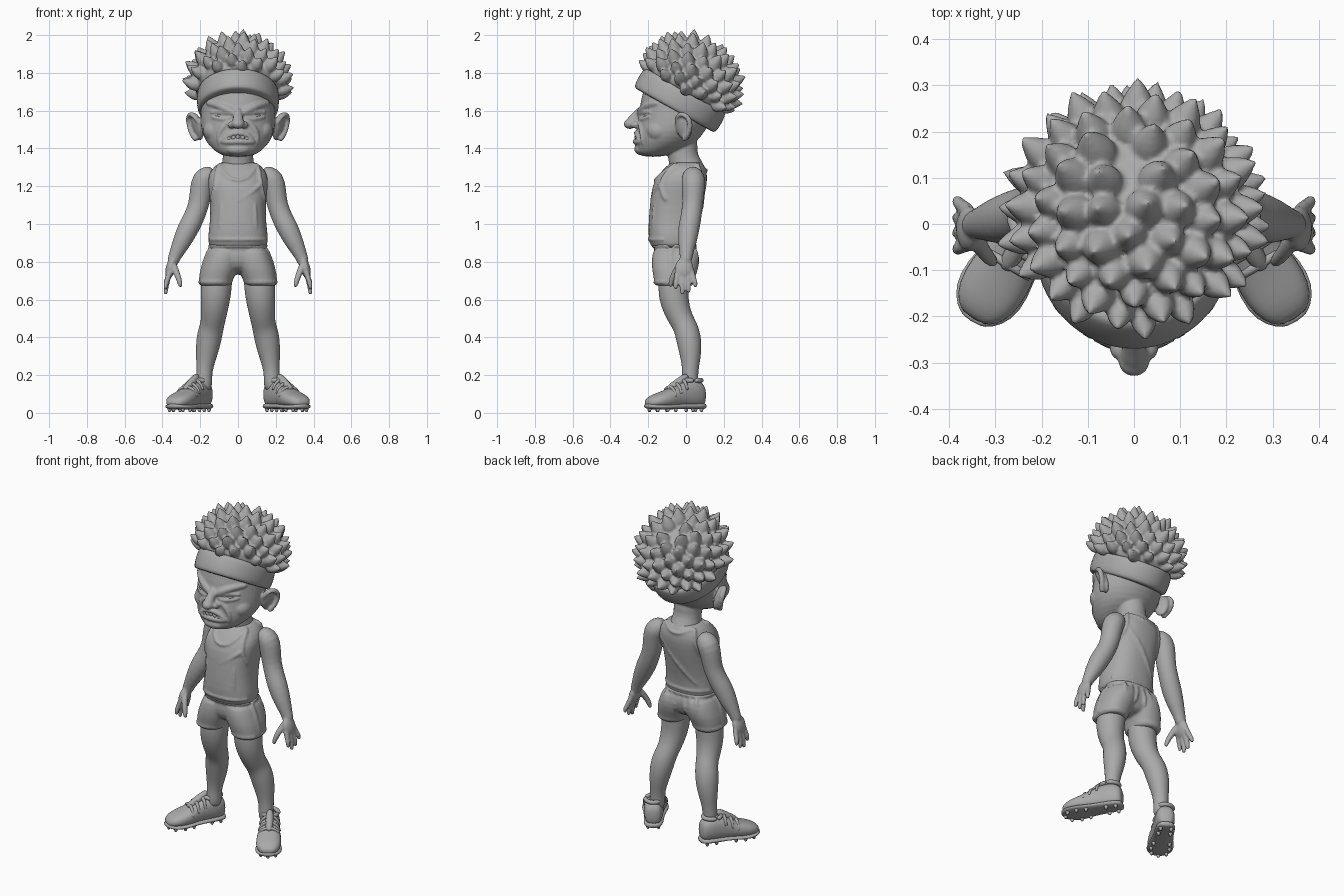
import bpy, bmesh, math
from mathutils import Vector, Matrix

if "Cube" in bpy.data.objects:
    bpy.data.objects.remove(bpy.data.objects["Cube"])

clay = bpy.data.materials.new("clay grey")
clay.use_nodes = True
COLOR = (0.4, 0.4, 0.4, 1)
clay.diffuse_color = COLOR
clay.node_tree.nodes["Principled BSDF"].inputs["Base Color"].default_value = COLOR
X, Y, Z = Vector((1, 0, 0)), Vector((0, 1, 0)), Vector((0, 0, 1))


def finish(name, bm, sub=0):
    bmesh.ops.recalc_face_normals(bm, faces=bm.faces)
    me = bpy.data.meshes.new(name)
    bm.to_mesh(me)
    bm.free()
    me.materials.append(clay)
    me.polygons.foreach_set("use_smooth", [True] * len(me.polygons))
    ob = bpy.data.objects.new(name, me)
    bpy.context.collection.objects.link(ob)
    if sub:
        ob.modifiers.new("smooth", "SUBSURF").levels = sub
        ob.modifiers[0].render_levels = sub
    return ob


def ring(c, u, v, a, b, n=20, p=2):
    """Superellipse section around c."""
    f = lambda w: math.copysign(abs(w) ** (2 / p), w)
    return [c + u * a * f(math.cos(k * math.tau / n)) + v * b * f(math.sin(k * math.tau / n))
            for k in range(n)]


def skin(name, rings, mirror=False, sub=1):
    """Cover a row of sections, with optional mirrored copy."""
    bm = bmesh.new()
    for s in ((1, -1) if mirror else (1,)):
        rows = [[bm.verts.new((s * q.x, q.y, q.z)) for q in r] for r in rings]
        n = len(rows[0])
        for a, b in zip(rows, rows[1:]):
            for k in range(n):
                bm.faces.new((a[k], a[(k + 1) % n], b[(k + 1) % n], b[k]))
        bm.faces.new(rows[0])
        bm.faces.new(rows[-1])
    return finish(name, bm, sub)


def loft(name, rows, mirror=False, p=2):
    """Horizontal sections: z, centre x, front y, back y, half width."""
    return skin(name, [ring(Vector((x, (f + b) / 2, z)), X, Y, w, (b - f) / 2, 24, p)
                       for z, x, f, b, w in rows], mirror)


def tube(name, pts, mirror=False, n=12, flat=1):
    """Rounded tube through x, y, z, radius points."""
    c = [Vector(q[:3]) for q in pts]
    r = [q[3] for q in pts]
    rings, u = [], None
    for i, q in enumerate(c):
        t = (c[min(i + 1, len(c) - 1)] - c[max(i - 1, 0)]).normalized()
        u = u or (X if abs(t.x) < 0.8 else Y)
        u = (u - t * u.dot(t)).normalized()
        v = t.cross(u)
        cap = ring(q + t * r[i] * (0.6 if i else -0.6), u, v, r[i] * 0.6, r[i] * flat * 0.6, n)
        body = ring(q, u, v, r[i], r[i] * flat, n)
        rings += [cap, body] if i == 0 else [body, cap] if i == len(c) - 1 else [body]
    return skin(name, rings, mirror)


def blob(name, loc, size, rot=(0, 0, 0), mirror=False):
    bm = bmesh.new()
    for s in ((1, -1) if mirror else (1,)):
        m = Matrix.Translation(loc)
        for ang, ax in zip(rot, "XYZ"):
            m = m @ Matrix.Rotation(math.radians(ang), 4, ax)
        m = Matrix.Diagonal((s, 1, 1, 1)) @ m @ Matrix.Diagonal((*size, 1))
        bmesh.ops.create_uvsphere(bm, u_segments=20, v_segments=12, radius=1, matrix=m)
    return finish(name, bm)


def surf(rows, x, z, back=False, p=2):
    """Depth of a loft's front or back surface at x, z."""
    for a, b in zip(rows, rows[1:]):
        if a[0] <= z <= b[0]:
            k = (z - a[0]) / (b[0] - a[0])
            f, e, w = (a[i] + (b[i] - a[i]) * k for i in (2, 3, 4))
            d = (e - f) / 2 * (1 - min(abs(x / w), 1) ** p) ** (1 / p)
            return (f + e) / 2 + (d if back else -d)


def ridge(name, rows, pts, mirror=False, back=False, p=2, sink=0.0):
    return tube(name, [(x, surf(rows, x, z, back, p) + (-sink if back else sink), z, r)
                       for x, z, r in pts], mirror, 8)


def fuse(name, parts, voxel, smooth=4):
    """Merge overlapping parts into one sculpted surface."""
    bpy.ops.object.select_all(action="DESELECT")
    for o in parts:
        o.select_set(True)
    bpy.context.view_layer.objects.active = parts[0]
    bpy.ops.object.convert(target="MESH")
    bpy.ops.object.join()
    ob = bpy.context.view_layer.objects.active
    ob.name = name
    m = ob.modifiers.new("merge", "REMESH")
    m.mode, m.voxel_size, m.use_smooth_shade = "VOXEL", voxel, True
    m = ob.modifiers.new("soften", "SMOOTH")
    m.factor, m.iterations = 0.5, smooth


# head with angry face
H = [(1.355, 0, -.23, -.12, .06), (1.375, 0, -.262, -.07, .11), (1.41, 0, -.27, .03, .15),
     (1.46, 0, -.266, .08, .186), (1.52, 0, -.258, .12, .2), (1.6, 0, -.25, .16, .198),
     (1.7, 0, -.232, .17, .198), (1.78, 0, -.2, .17, .18), (1.84, 0, -.12, .12, .12)]
face = [loft("skull", H)]
face.append(ridge("brow", H, [(.018, 1.585, .02), (.06, 1.608, .024), (.11, 1.632, .022),
                              (.16, 1.64, .014)], True, sink=.004))
face.append(ridge("upper_lid", H, [(.035, 1.58, .009), (.09, 1.596, .012), (.145, 1.59, .008)], True))
face.append(ridge("lower_lid", H, [(.04, 1.562, .008), (.085, 1.55, .011), (.14, 1.568, .008)], True))
face.append(ridge("cheek_fold", H, [(.045, 1.545, .014), (.085, 1.51, .019), (.105, 1.465, .016),
                                    (.1, 1.425, .01)], True, sink=.006))
face.append(ridge("upper_lip", H, [(-.085, 1.437, .01), (-.05, 1.475, .015), (0, 1.486, .018),
                                   (.05, 1.475, .015), (.085, 1.437, .01)]))
face.append(ridge("lower_lip", H, [(-.083, 1.434, .01), (-.04, 1.434, .016), (0, 1.438, .019),
                                   (.04, 1.434, .016), (.083, 1.434, .01)]))
face.append(blob("chin", (0, -.238, 1.395), (.065, .036, .03)))
face.append(blob("cheek", (.125, -.14, 1.495), (.06, .07, .06), mirror=True))
face.append(tube("nose_bridge", [(0, -.245, 1.6, .022), (0, -.268, 1.565, .026), (0, -.292, 1.535, .034)]))
face.append(blob("nose_tip", (0, -.297, 1.53), (.034, .033, .027)))
face.append(blob("nostril", (.033, -.268, 1.525), (.02, .026, .019), mirror=True))
# ears
face.append(blob("ear", (.215, -.012, 1.515), (.022, .045, .075), (10, 12, -25), True))
face.append(tube("ear_rim", [(.205, -.05, 1.53, .011), (.232, -.05, 1.575, .014), (.257, -.012, 1.588, .016),
                             (.265, .025, 1.55, .016), (.25, .02, 1.49, .015), (.225, -.01, 1.45, .018)], True))
face.append(tube("neck", [(0, .02, 1.25, .1), (0, -.005, 1.32, .085), (0, -.02, 1.37, .079),
                          (0, -.02, 1.45, .085)], n=20))
fuse("head", face, .0065, 2)
for k in range(-2, 3):
    x = k * .024
    blob("tooth", (x, surf(H, x, 1.46) + .002, 1.461 - abs(k) * .004), (.012, .009, .013))
blob("eye", (.09, -.2, 1.573), (.04, .028, .014), (0, -8, 25), True)

# headband, tilted back
N = Vector((0, .49, .87)).normalized()
S = N.cross(X)
C = Vector((0, -.032, 1.655))
skin("headband", [ring(C + N * h, X, S, .213 + g, .247 + g, 32) for h, g in
                  ((-.062, -.03), (-.06, -.005), (-.045, .003), (0, .006), (.045, .003),
                   (.06, -.005), (.062, -.03))])

# spiky hair over a dome
D = C + N * .085
hair = [skin("hair_dome", [ring(D + N * .21 * math.sin(a), X, S, .235 * math.cos(a), .238 * math.cos(a), 24)
                           for a in (-.3, 0, .3, .6, .9, 1.2, 1.45)])]
COUNT = 82
for i in range(COUNT):
    h = -.12 + 1.1 * (i + .5) / COUNT
    w, a = math.sqrt(1 - h * h), i * 2.39996
    q = D + X * .23 * w * math.cos(a) + S * .232 * w * math.sin(a) + N * .205 * h
    out = (X * w * math.cos(a) + S * w * math.sin(a) + N * h + Z * .3).normalized()
    k = .82 + .3 * max(h, 0) + .08 * math.sin(i * 5)
    hair.append(tube("spike", [(*(q + out * d * k), r * k) for d, r in
                               ((-.035, .03), (.005, .044), (.035, .036), (.062, .02), (.084, .005))], n=10))
fuse("hair", hair, .0075, 3)

# tank top with rims and folds
T = [(.87, 0, -.17, .05, .14), (.885, 0, -.192, .055, .158), (.94, 0, -.2, .056, .16),
     (1.0, 0, -.2, .066, .15), (1.1, 0, -.192, .09, .147), (1.2, 0, -.182, .11, .16),
     (1.26, 0, -.15, .115, .16), (1.31, 0, -.1, .1, .125), (1.335, 0, -.07, .08, .08)]
shirt = [loft("trunk", T, p=2.4)]
cloth = dict(p=2.4)
shirt.append(ridge("neckline_front", T, [(-.095, 1.318, .012), (-.085, 1.28, .01), (-.05, 1.24, .01),
             (0, 1.227, .01), (.05, 1.24, .01), (.085, 1.28, .01), (.095, 1.318, .012)], **cloth))
shirt.append(ridge("neckline_back", T, [(-.095, 1.318, .012), (-.05, 1.29, .01), (0, 1.28, .01),
             (.05, 1.29, .01), (.095, 1.318, .012)], back=True, **cloth))
for back in (False, True):
    shirt.append(ridge("armhole", T, [(.105, 1.31, .013), (.115, 1.25, .012), (.125, 1.19, .012),
                 (.142, 1.13, .012)], True, back, **cloth))
    shirt.append(ridge("hem", T, [(x * .01, .918, .007) for x in range(-15, 16, 3)], False, back, **cloth))
shirt.append(ridge("chest_fold", T, [(.12, 1.21, .014), (.07, 1.165, .012), (0, 1.12, .006)], sink=.004, **cloth))
shirt.append(ridge("belly_fold", T, [(-.1, 1.0, .005), (0, .985, .008), (.1, 1.005, .005)], **cloth))
shirt.append(ridge("side_fold", T, [(-.09, 1.11, .005), (-.093, 1.05, .008), (-.1, .98, .004)], True, **cloth))
shirt.append(ridge("back_fold", T, [(.11, 1.22, .01), (.05, 1.15, .016), (-.03, 1.05, .018),
             (-.1, .96, .01)], back=True, sink=.005, **cloth))
fuse("tank_top", shirt, .007)

# shorts
P = [(.71, .115, -.17, .045, .09), (.76, .1, -.182, .066, .1), (.82, .082, -.182, .075, .095),
     (.89, .07, -.175, .055, .082)]
shorts = [loft("short_leg", [(.672, .122, -.15, .03, .07), (.675, .122, -.168, .04, .086)] + P, True, 2.3),
          loft("seat", [(.73, 0, -.1, .02, .05), (.77, 0, -.165, .05, .12), (.83, 0, -.175, .065, .158),
                        (.9, 0, -.17, .052, .152)], p=2.4)]
shorts.append(tube("leg_hem", [(*q, .008) for q in
              ring(Vector((.12, -.064, .692)), X, Y, .086, .105, 14, 2.3)], True, 8))
shorts.append(tube("waistband", [(*q, .011) for q in ring(Vector((0, -.062, .885)), X, Y, .15, .112, 24, 2.4)], n=8))
for x in (.02, .06, .105):
    shorts.append(tube("pleat", [(x, .047, .87, .011), (x + .008, .063, .82, .012),
                                 (x + .015, .055, .77, .005)], True, 8))
shorts.append(tube("side_piping", [(.15, -.08, .87, .012), (.18, -.08, .8, .014), (.2, -.08, .7, .012)], True, 8))
fuse("shorts", shorts, .0075)

# legs
tube("leg", [(.105, -.06, .78, .08), (.115, -.068, .66, .084), (.122, -.062, .58, .077),
             (.13, -.03, .5, .066), (.138, -.004, .46, .064), (.153, .014, .4, .069),
             (.165, .024, .32, .06), (.175, .024, .25, .046), (.179, .022, .2, .042),
             (.18, .02, .14, .045)], True, 18)

# arms and hands
arm = [tube("arm", [(.15, .035, 1.26, .055), (.183, .04, 1.24, .066), (.198, .038, 1.17, .06),
                    (.207, .035, 1.1, .055), (.235, .026, 1.03, .056), (.262, .015, .98, .058),
                    (.3, .006, .9, .05), (.335, .001, .83, .033), (.345, -.002, .8, .033)], True, 18),
       blob("palm", (.357, -.01, .765), (.026, .05, .057), (0, -14, 0), True)]
for y0, y1, tip in ((-.045, -.055, .65), (-.018, -.02, .622), (.008, .014, .632), (.03, .05, .66)):
    arm.append(tube("finger", [(.358, y0, .755, .016), (.374, (y0 + y1) / 2, .705, .0155),
                               (.383, y1, tip + .03, .014), (.383, y1, tip + .01, .011)], True, 10))
arm.append(tube("thumb", [(.342, -.03, .785, .02), (.325, -.062, .74, .018), (.31, -.078, .7, .016),
                          (.304, -.082, .672, .012)], True, 10))
fuse("arms_and_hands", arm, .0065, 3)

# shoes, turned out: distance from heel, half width, bottom, top
TURN = Matrix.Translation((.168, .083, 0)) @ Matrix.Rotation(math.radians(32), 4, "Z")


def shoe(s, w, lo, hi, p=2.5):
    return ring(TURN @ Vector((0, -s, (lo + hi) / 2)), TURN.to_3x3() @ X, Z, w, (hi - lo) / 2, 16, p)


skin("shoe_upper", [shoe(*r) for r in ((-.012, .03, .05, .13), (.005, .05, .03, .165), (.06, .058, .028, .18),
     (.12, .058, .028, .172), (.17, .062, .028, .145), (.23, .074, .026, .118), (.29, .07, .028, .1),
     (.325, .05, .032, .082), (.34, .025, .04, .065))], True)
skin("sole", [shoe(*r) for r in ((-.017, .03, .022, .05), (.005, .056, .018, .054), (.1, .058, .02, .052),
     (.17, .062, .02, .05), (.24, .08, .016, .046), (.3, .074, .018, .046), (.335, .045, .022, .048),
     (.347, .02, .028, .048))], True)


def on_shoe(name, pts, **kw):
    return tube(name, [(*(TURN @ Vector(q[:3])), q[3]) for q in pts], True, 8, **kw)


on_shoe("collar", [(*q, .014) for q in ring(Vector((0, -.062, .172)), X, Y, .046, .054, 14)])
on_shoe("tongue", [(0, -.1, .19, .022), (0, -.15, .157, .026), (0, -.2, .128, .022)])
for s, w, top in ((.125, .056, .176), (.165, .059, .156), (.2, .062, .138)):
    on_shoe("lace_strap", [(-w, -s, top - .05, .008), (-w * .72, -s, top - .01, .01), (0, -s, top + .004, .011),
                           (w * .72, -s, top - .01, .01), (w, -s, top - .05, .008)])
for side in (-1, 1):
    for s, w in ((.02, .03), (.075, .034), (.19, .045), (.245, .052), (.3, .042)):
        on_shoe("stud", [(side * w, -s, .032, .014), (side * w, -s, .01, .01)])
on_shoe("toe_stud", [(0, -.325, .034, .013), (0, -.325, .012, .01)])
